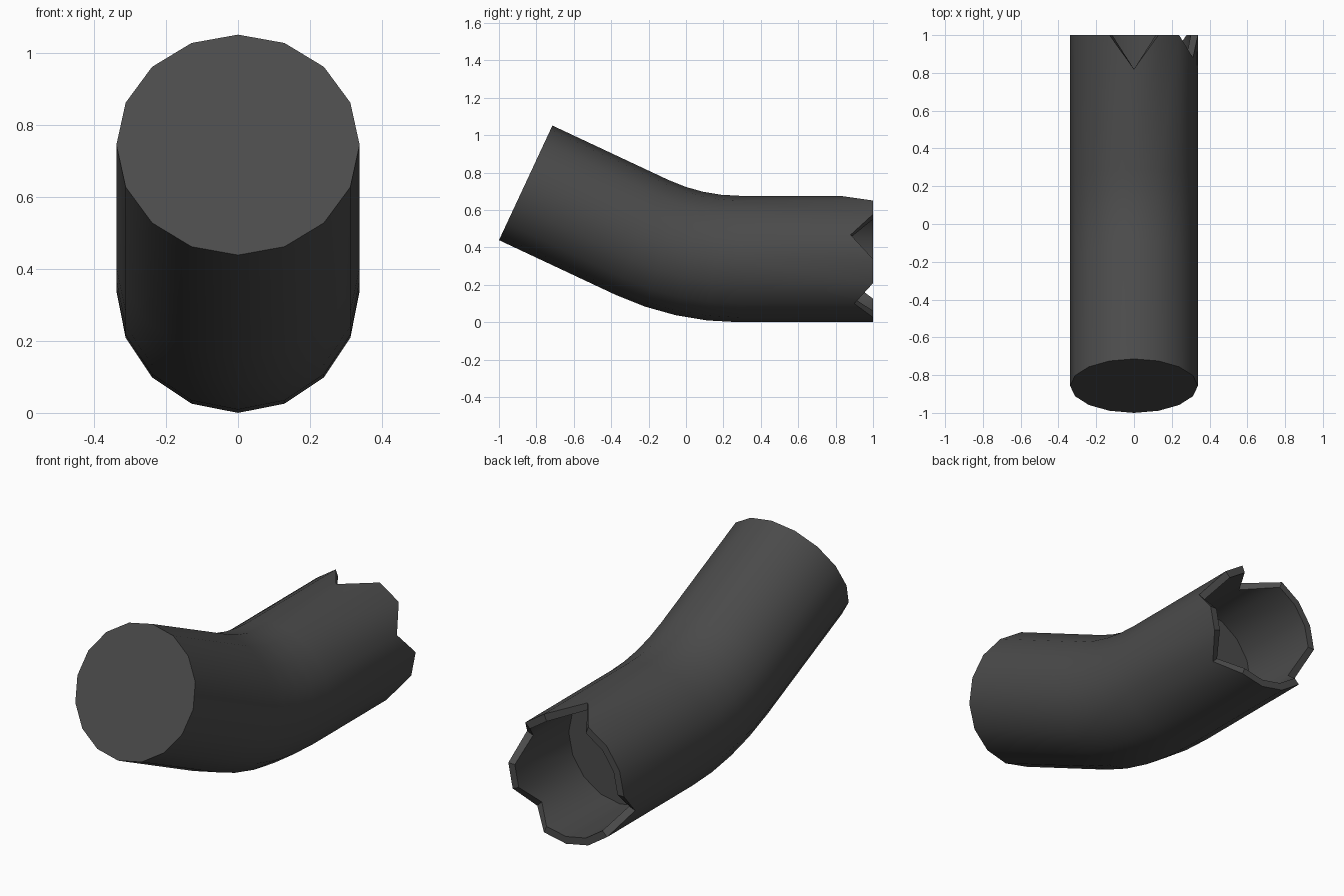
import bpy, bmesh
from math import sin, cos, radians, pi

if "Cube" in bpy.data.objects:
    bpy.data.objects.remove(bpy.data.objects["Cube"])

SIDES = 16
R_OUT, R_IN = 0.338, 0.30
BEND_R, BEND_Y, BEND = 1.23, 0.285, radians(25)
FLOOR_Y = 0.55                       # depth of the hollow at the broken end
# broken-end notches: side index (0 = top, going to +x) -> y of the notch tip
NOTCH = {0: 0.82, 3: 0.88, 6: 0.90, 11: 0.87}

bm = bmesh.new()


def ring(y, z, tilt, r, notch=None):
    """One 16-sided cross-section, tilted in the y-z plane."""
    out = []
    for i in range(SIDES):
        t = 2 * pi * i / SIDES
        up = r * cos(t)
        yy = (notch or {}).get(i, y + up * sin(tilt))
        out.append(bm.verts.new((r * sin(t), yy, z + up * cos(tilt))))
    return out


# straight front piece, bend, straight back piece
rings = [ring(-0.857, 0.745, BEND, R_OUT)]
for k in range(4, -1, -1):
    a = BEND * k / 4
    rings.append(ring(BEND_Y - BEND_R * sin(a),
                      R_OUT + BEND_R * (1 - cos(a)), a, R_OUT))
# jagged rim, then the inside wall down to the floor of the hollow
rings.append(ring(1.0, R_OUT, 0, R_OUT, NOTCH))
rings.append(ring(1.0, R_OUT, 0, R_IN, NOTCH))
rings.append(ring(FLOOR_Y, R_OUT, 0, R_IN))

for a, b in zip(rings, rings[1:]):
    for i in range(SIDES):
        j = (i + 1) % SIDES
        bm.faces.new((a[i], a[j], b[j], b[i]))
bm.faces.new(rings[0])
bm.faces.new(rings[-1])
bmesh.ops.recalc_face_normals(bm, faces=bm.faces)

# keep the rim crisp
rim = set(rings[-3]) | set(rings[-2])
for e in bm.edges:
    if e.verts[0] in rim and e.verts[1] in rim:
        e.smooth = False

mesh = bpy.data.meshes.new("bent_pipe")
bm.to_mesh(mesh)
bm.free()

mat = bpy.data.materials.new("dark grey")
mat.diffuse_color = (0.07, 0.07, 0.07, 1)
mat.use_nodes = True
mat.node_tree.nodes["Principled BSDF"].inputs["Base Color"].default_value = mat.diffuse_color
mesh.materials.append(mat)

pipe = bpy.data.objects.new("bent_pipe", mesh)
bpy.context.collection.objects.link(pipe)
bpy.context.view_layer.objects.active = pipe
pipe.select_set(True)
bpy.ops.object.shade_smooth_by_angle(angle=radians(30))
